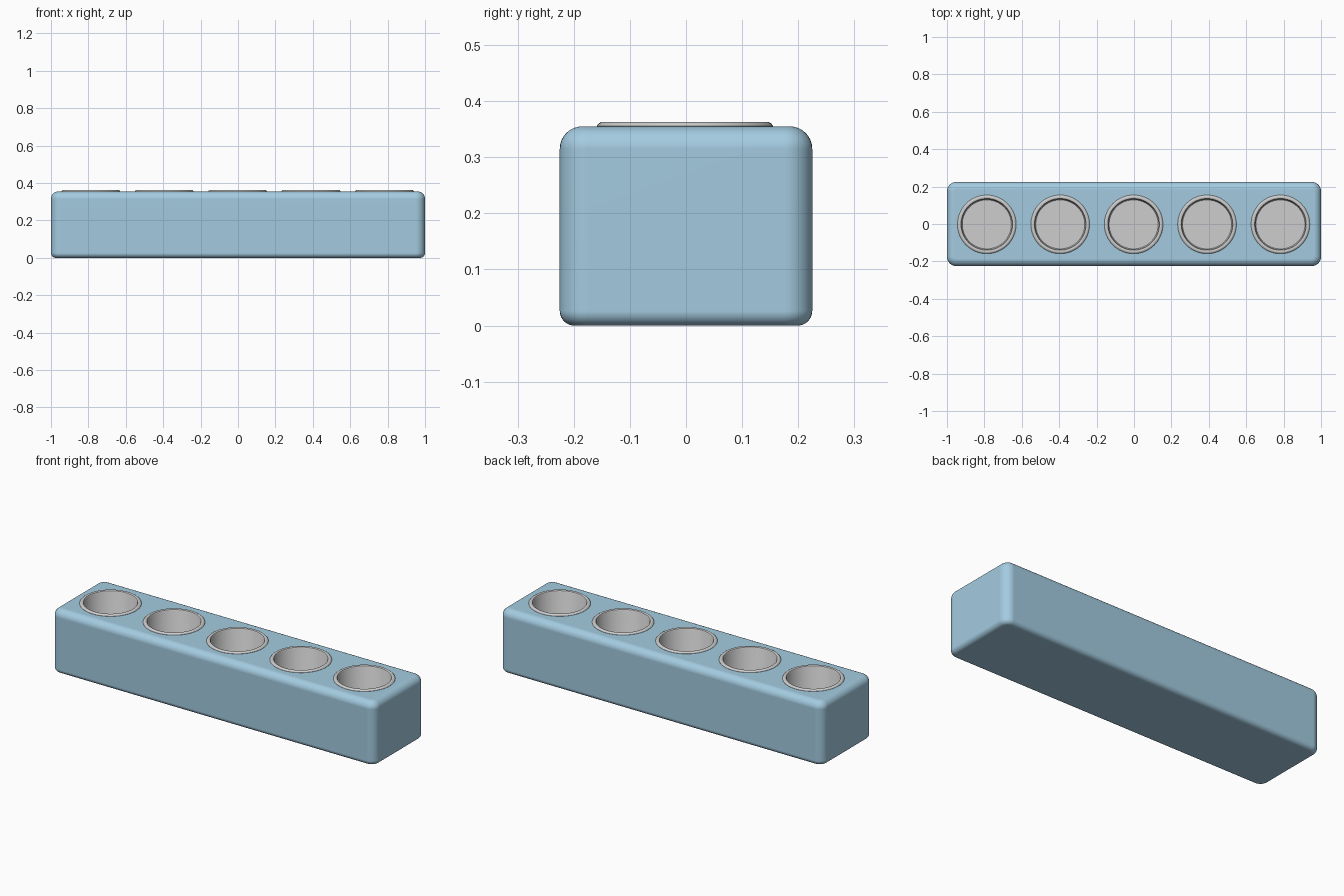
import bpy, bmesh, math

if "Cube" in bpy.data.objects:
    bpy.data.objects.remove(bpy.data.objects["Cube"])

def material(name, rgb):
    m = bpy.data.materials.new(name)
    m.diffuse_color = (*rgb, 1)
    m.use_nodes = True
    m.node_tree.nodes["Principled BSDF"].inputs["Base Color"].default_value = m.diffuse_color
    return m

BLUE = material("light_blue", (0.37, 0.60, 0.75))
GREY = material("light_grey", (0.61, 0.61, 0.61))

def add_object(name, bm, mat=None):
    bmesh.ops.recalc_face_normals(bm, faces=bm.faces)
    me = bpy.data.meshes.new(name)
    bm.to_mesh(me)
    bm.free()
    ob = bpy.data.objects.new(name, me)
    bpy.context.collection.objects.link(ob)
    if mat:
        me.materials.append(mat)
    return ob

def smooth(ob, angle):
    bpy.ops.object.select_all(action='DESELECT')
    ob.select_set(True)
    bpy.context.view_layer.objects.active = ob
    bpy.ops.object.shade_smooth_by_angle(angle=math.radians(angle))

def bridge(bm, a, b):
    n = len(a)
    for i in range(n):
        bm.faces.new((a[i], a[(i + 1) % n], b[(i + 1) % n], b[i]))

def lathe(profile, cx, cy, seg=64):
    """Revolve (radius, z) points; the first and last rings are capped."""
    bm = bmesh.new()
    rings = [[bm.verts.new((cx + r * math.cos(2 * math.pi * i / seg),
                            cy + r * math.sin(2 * math.pi * i / seg), z))
              for i in range(seg)] for r, z in profile]
    for a, b in zip(rings, rings[1:]):
        bridge(bm, a, b)
    bm.faces.new(rings[0])
    bm.faces.new(rings[-1])
    return bm

# Block: stacked rounded rectangles, soft at the top and bottom edges
HX, HY, TOP, CORNER, R_TOP, R_BOT, N = 1.0, 0.225, 0.355, 0.05, 0.04, 0.026, 8
levels = []
for i in range(N + 1):
    t = math.pi / 2 * i / N
    levels.append((R_BOT * (1 - math.sin(t)), R_BOT * (1 - math.cos(t))))
for i in range(N + 1):
    t = math.pi / 2 * i / N
    levels.append((R_TOP * (1 - math.cos(t)), TOP - R_TOP * (1 - math.sin(t))))

bm = bmesh.new()
rings = []
for inset, z in levels:
    ring = []
    for k, (sx, sy) in enumerate(((1, 1), (-1, 1), (-1, -1), (1, -1))):
        for i in range(N + 1):
            a = math.pi / 2 * (k + i / N)
            r = CORNER - inset
            ring.append(bm.verts.new((sx * (HX - CORNER) + r * math.cos(a),
                                      sy * (HY - CORNER) + r * math.sin(a), z)))
    rings.append(ring)
for a, b in zip(rings, rings[1:]):
    bridge(bm, a, b)
bm.faces.new(rings[0])
bm.faces.new(rings[-1])
block = add_object("block", bm, BLUE)

# Five wells with metal cups set into them
CY = -0.002
CUP = [(0.145, 0.04), (0.145, 0.350), (0.157, 0.350), (0.157, 0.356),
       (0.154, 0.360), (0.149, 0.363), (0.143, 0.363), (0.138, 0.361),
       (0.135, 0.356), (0.135, 0.056), (0.131, 0.05)]
for i in range(5):
    cx = -0.002 + (i - 2) * 0.3925
    cutter = add_object("well_cutter", lathe([(0.146, 0.035), (0.146, 0.5)], cx, CY))
    cutter.hide_render = True
    mod = block.modifiers.new("well", 'BOOLEAN')
    mod.operation, mod.solver, mod.object = 'DIFFERENCE', 'EXACT', cutter
    bpy.context.view_layer.objects.active = block
    bpy.ops.object.modifier_apply(modifier=mod.name)
    bpy.data.objects.remove(cutter)
    smooth(add_object(f"cup_{i + 1}", lathe(CUP, cx, CY), GREY), 35)

smooth(block, 35)
weighted = block.modifiers.new("weighted_normals", 'WEIGHTED_NORMAL')
weighted.keep_sharp = True
